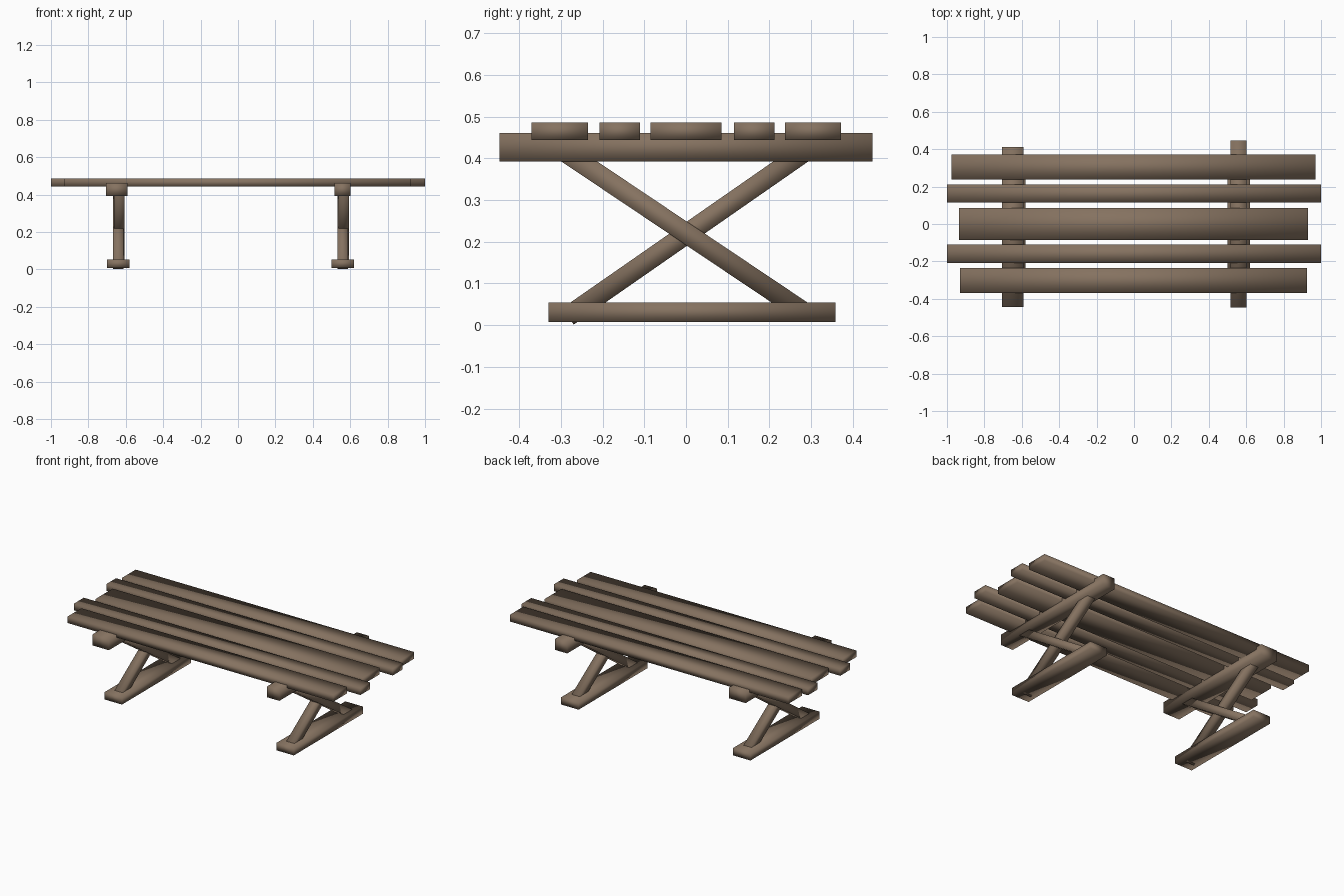
import bpy
import math

if "Cube" in bpy.data.objects:
    bpy.data.objects.remove(bpy.data.objects["Cube"])

wood = bpy.data.materials.new("weathered brown wood")
wood.diffuse_color = (0.235, 0.168, 0.117, 1)
wood.use_nodes = True
wood.node_tree.nodes["Principled BSDF"].inputs["Base Color"].default_value = wood.diffuse_color


def box(name, lo, hi, rot_x=0.0):
    """Smooth-shaded timber between two corners, optionally tilted about its centre."""
    bpy.ops.mesh.primitive_cube_add(size=1)
    ob = bpy.context.object
    ob.name = name
    ob.scale = [b - a for a, b in zip(lo, hi)]
    bpy.ops.object.transform_apply(location=False, rotation=False, scale=True)
    ob.location = [(a + b) / 2 for a, b in zip(lo, hi)]
    ob.rotation_euler.x = rot_x
    ob.data.materials.append(wood)
    for p in ob.data.polygons:
        p.use_smooth = True
    return ob


def brace(name, x0, x1, p, q, thick=0.048):
    """Diagonal timber running from p to q in the YZ plane."""
    dy, dz = q[0] - p[0], q[1] - p[1]
    half = math.hypot(dy, dz) / 2
    cy, cz = (p[0] + q[0]) / 2, (p[1] + q[1]) / 2
    box(name, (x0, cy - half, cz - thick / 2), (x1, cy + half, cz + thick / 2),
        math.atan2(dz, dy))


# Seat planks: x and y ranges
planks = [(-0.93, 0.925, -0.37, -0.235), (-1, 1, -0.208, -0.11),
          (-0.935, 0.93, -0.085, 0.085), (-1, 1, 0.115, 0.212),
          (-0.975, 0.97, 0.237, 0.372)]
for i, (x0, x1, y0, y1) in enumerate(planks):
    box(f"seat_plank_{i + 1}", (x0, y0, 0.444), (x1, y1, 0.486))

# Trestles: cross beam, foot and two crossing braces
for side, cx, beam in (("left", -0.64, (-0.705, -0.59, -0.445, 0.412)),
                       ("right", 0.56, (0.517, 0.602, -0.447, 0.447))):
    box(side + "_beam", (beam[0], beam[2], 0.392), (beam[1], beam[3], 0.461))
    box(side + "_foot", (cx - 0.061, -0.33, 0.008), (cx + 0.061, 0.358, 0.054))
    brace(side + "_brace_a", cx - 0.028, cx + 0.028, (-0.283, 0.021), (0.288, 0.418))
    brace(side + "_brace_b", cx - 0.022, cx + 0.034, (0.283, 0.031), (-0.291, 0.416))
